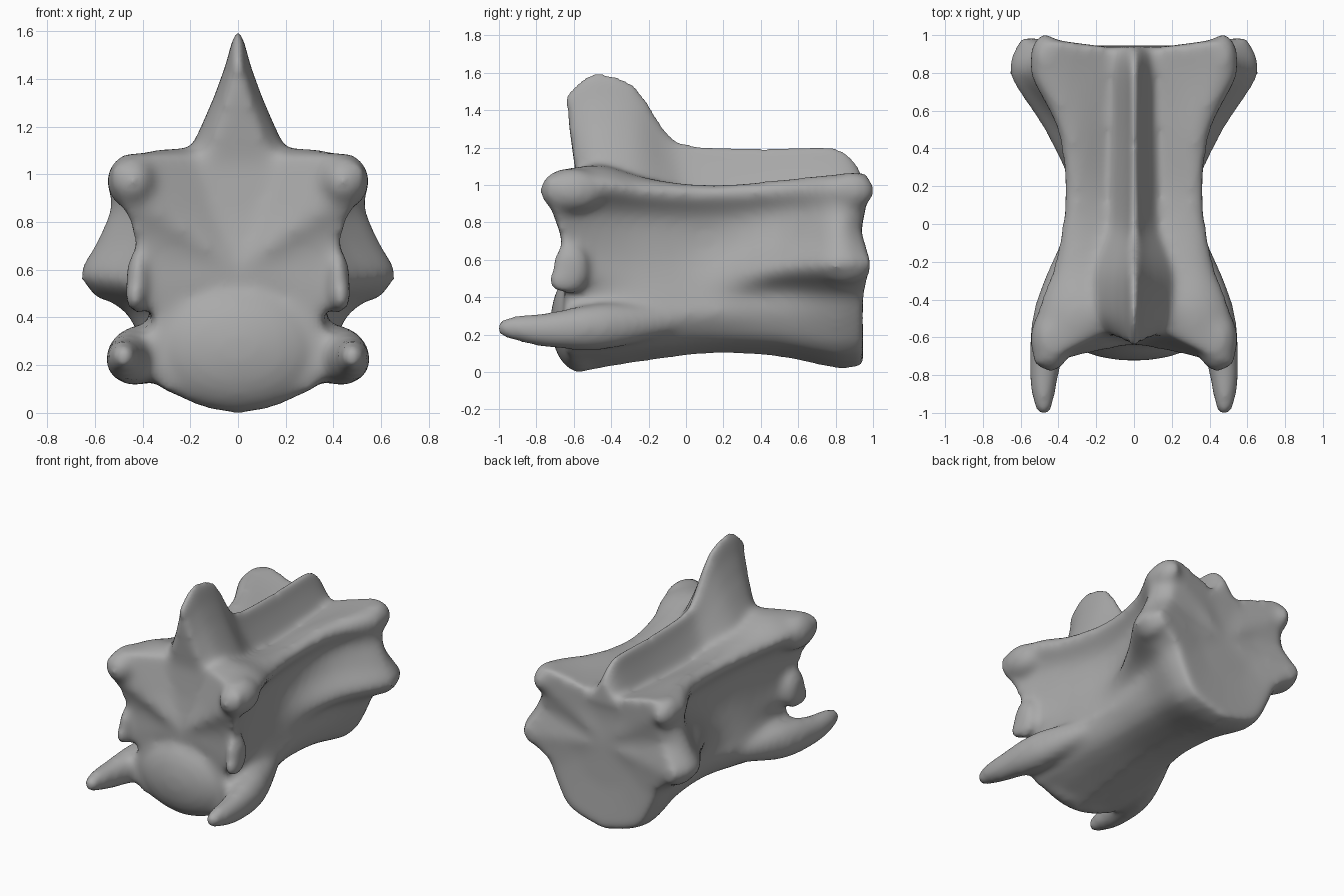
import bpy
import bmesh
from math import cos, sin, pi
from mathutils import Matrix, Vector

cube = bpy.data.objects.get("Cube")
if cube:
    bpy.data.objects.remove(cube, do_unlink=True)


def resample(points, steps):
    """Catmull-Rom curve through the points."""
    last = len(points) - 1
    result = []
    for i in range(last):
        a, b = points[max(i - 1, 0)], points[i]
        c, d = points[i + 1], points[min(i + 2, last)]
        for k in range(steps):
            t = k / steps
            result.append(b + 0.5 * t * ((c - a) + t * (2 * a - 5 * b + 4 * c - d
                                         + t * (3 * b - a - 3 * c + d))))
    result.append(points[last].copy())
    return result


def loft(bm, rings, dish=0, steps=4):
    """Closed skin over rings with equal point counts; dish hollows both ends."""
    rails = [resample(rail, steps) for rail in zip(*rings)]
    rows = [list(ring) for ring in zip(*rails)]
    first, last = rows[0], rows[-1]
    count = len(rails)
    hubs = []
    for ring, way in ((first, 1), (last, -1)):
        hub = sum(ring, Vector()) / count
        hub.y += way * dish
        hubs.append(hub)
    rows.insert(0, [p.lerp(hubs[0], .5) + Vector((0, dish * .3, 0)) for p in first])
    rows.append([p.lerp(hubs[1], .5) - Vector((0, dish * .3, 0)) for p in last])
    grid = [[bm.verts.new(co) for co in row] for row in rows]
    for near, far in zip(grid, grid[1:]):
        for i in range(count):
            j = (i + 1) % count
            bm.faces.new((near[i], near[j], far[j], far[i]))
    for ring, co in zip((grid[0], grid[-1]), hubs):
        hub = bm.verts.new(co)
        for i in range(count):
            bm.faces.new((ring[i], ring[(i + 1) % count], hub))


def mirror_ring(half):
    """Whole outline from its +x half."""
    other = [Vector((-p.x, p.y, p.z)) for p in reversed(half) if p.x > 0.001]
    return half + other


def ramp(value, start, end):
    return min(max((value - start) / (end - start), 0), 1)


def knob(bm, centre, radii):
    matrix = Matrix.Translation(centre) @ Matrix.Diagonal((*radii, 1))
    bmesh.ops.create_uvsphere(bm, u_segments=24, v_segments=16, radius=1, matrix=matrix)


bm = bmesh.new()

# Main body: valley, ridge top, ridge edge, upper flank, lower flank,
# wing, groove, lower bulge, bottom corner, keel
sections = {
    -.66: ((.18, 1.08), (.42, 1.08), (.54, 1), (.46, .8), (.43, .62),
           (.45, .5), (.34, .39), (.41, .25), (.3, .09), (0, -.01)),
    -.45: ((.2, 1.11), (.38, 1.09), (.51, 1), (.4, .85), (.37, .65),
           (.38, .5), (.37, .4), (.46, .25), (.3, .1), (0, .02)),
    -.2: ((.16, 1.03), (.34, 1.03), (.42, .96), (.33, .83), (.32, .65),
          (.34, .5), (.37, .38), (.4, .26), (.28, .13), (0, .06)),
    .15: ((.12, .95), (.3, 1), (.37, .95), (.29, .82), (.28, .66),
          (.32, .5), (.33, .38), (.34, .3), (.24, .16), (0, .1)),
    .5: ((.12, .95), (.33, 1.03), (.41, .97), (.35, .85), (.39, .7),
         (.48, .55), (.36, .43), (.34, .3), (.25, .15), (0, .08)),
    .8: ((.13, .98), (.45, 1.06), (.55, .99), (.53, .87), (.6, .7),
         (.66, .56), (.47, .42), (.4, .28), (.28, .1), (0, .02)),
}
rings = []
for y, outline in sections.items():
    half = resample([Vector((x, y, z)) for x, z in outline], 3)
    if not rings:
        # The front end is V-shaped in plan, deepest between the shoulders
        for p in half:
            p.y = -.59 - .18 * p.x + ramp(p.z, .7, .95) * (.09 - .3 * p.x)
    rings.append(mirror_ring(half))
# The rear corners reach back, with a notch in each flank between them
rear = []
for p in rings[-1]:
    notch = 1 - ramp(abs(p.z - .76), 0, .22)
    corner = ramp(p.z, .35, .55) * (abs(p.x) * .12 - .03)
    rear.append(Vector((p.x * (.92 - .1 * notch), .95 + corner - .05 * notch, p.z + .01)))
rings.append(rear)
loft(bm, rings, dish=.03)

# Tall crest at the front, running back as a low ridge: y, top, half width, lean
crest = ((-.57, 1.49, .17, -.08), (-.47, 1.6, .27, -.035), (-.28, 1.545, .27, 0),
         (-.1, 1.285, .2, 0), (.03, 1.22, .14, 0), (.4, 1.2, .12, 0),
         (.75, 1.21, .12, 0), (.87, 1.17, .12, 0), (.94, 1.07, .12, 0))
base = .92
rings = []
for y, top, width, lean in crest:
    half = [Vector((0, y, base))]
    for t in (0, .2, .4, .6, .8, .96):
        half.append(Vector((.018 + width * (1 - t) ** 1.35, y + lean * t,
                            base + (top - base) * t)))
    half.append(Vector((0, y + lean, top)))
    rings.append(mirror_ring(half))
loft(bm, rings)

# Rounded lower front end
knob(bm, (0, -.57, .27), (.37, .155, .27))

# Paired horns, shoulders and corner prongs
horn_path = ((.3, 0, .28, .05), (.41, -.42, .245, .125),
             (.47, -.74, .225, .095), (.48, -.93, .235, .065), (.475, -1.01, .235, .035))
for side in (-1, 1):
    rings = []
    for x, y, z, r in horn_path:
        angles = [i * pi / 8 for i in range(16)]
        rings.append([Vector((side * x + r * .9 * cos(a), y, z + r * sin(a)))
                      for a in angles])
    loft(bm, rings)
    knob(bm, (side * .44, -.61, .97), (.11, .175, .12))
    knob(bm, (side * .42, -.62, .55), (.05, .1, .14))
    knob(bm, (side * .43, -.66, .49), (.045, .08, .07))
    knob(bm, (side * .47, .88, .97), (.08, .13, .1))
    knob(bm, (side * .55, .85, .55), (.08, .135, .08))

bmesh.ops.recalc_face_normals(bm, faces=bm.faces)
mesh = bpy.data.meshes.new("bone_parts")
bm.to_mesh(mesh)
bm.free()
bone = bpy.data.objects.new("vertebra", mesh)
bpy.context.scene.collection.objects.link(bone)

# Fuse the parts into one smooth skin
remesh = bone.modifiers.new("fuse", "REMESH")
remesh.mode = "VOXEL"
remesh.voxel_size = .02
soften = bone.modifiers.new("soften", "SMOOTH")
soften.factor = .5
soften.iterations = 20
depsgraph = bpy.context.evaluated_depsgraph_get()
skin = bpy.data.meshes.new_from_object(bone.evaluated_get(depsgraph))
bone.modifiers.clear()
bone.data = skin
bpy.data.meshes.remove(mesh)
for face in skin.polygons:
    face.use_smooth = True
    face.material_index = 0

# Plain grey bone
grey = bpy.data.materials.new("bone grey")
grey.use_nodes = True
colour = (.4, .4, .4, 1)
grey.diffuse_color = colour
grey.node_tree.nodes["Principled BSDF"].inputs["Base Color"].default_value = colour
skin.materials.clear()
skin.materials.append(grey)
